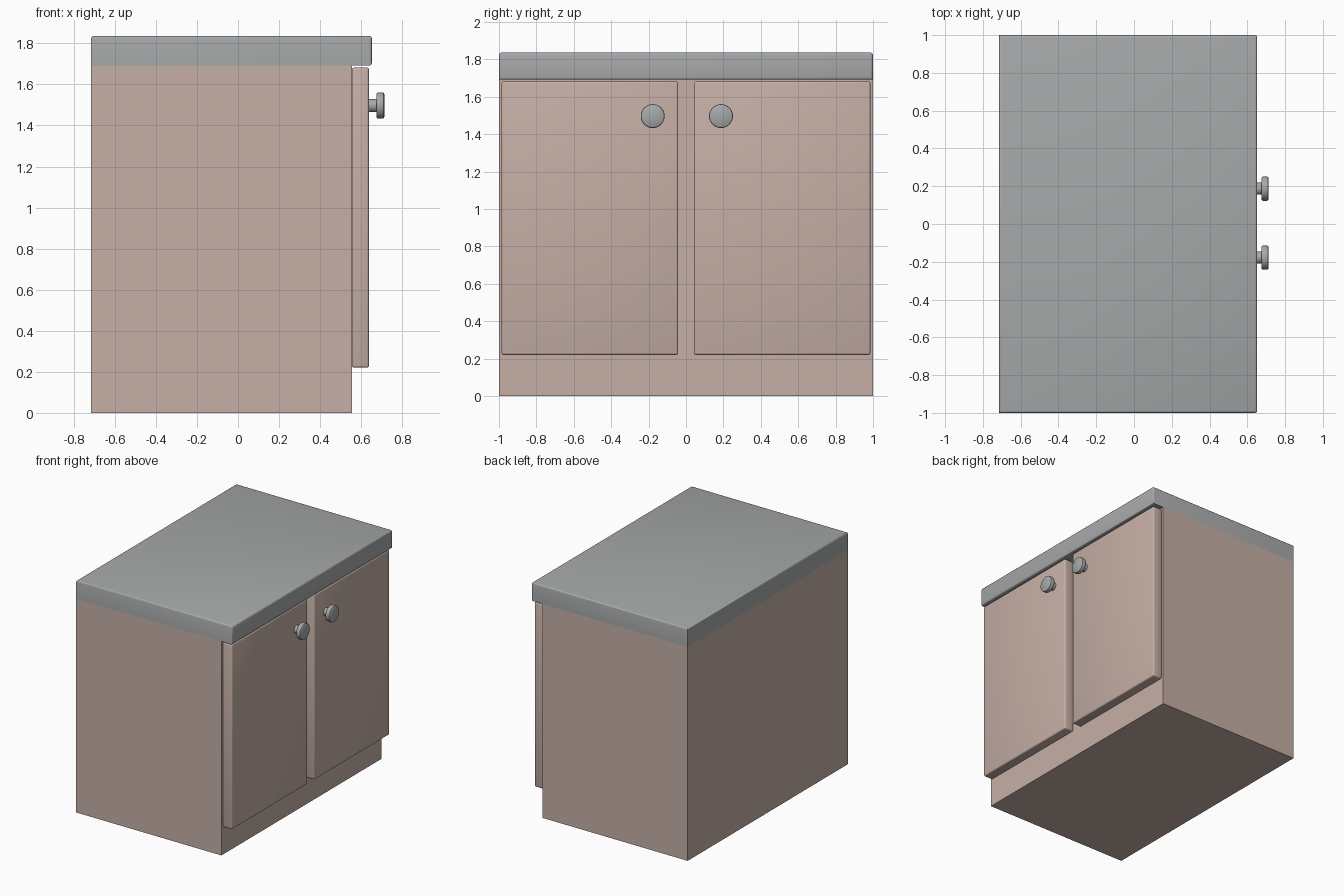
import bpy, bmesh, math
from mathutils import Matrix

if "Cube" in bpy.data.objects:
    bpy.data.objects.remove(bpy.data.objects["Cube"])


def material(name, rgb):
    m = bpy.data.materials.new(name)
    m.diffuse_color = (*rgb, 1)
    m.use_nodes = True
    m.node_tree.nodes["Principled BSDF"].inputs["Base Color"].default_value = m.diffuse_color
    return m


wood = material("pale_wood", (0.56, 0.43, 0.38))
grey = material("grey_metal_stone", (0.385, 0.395, 0.40))


def finish(name, bm, mat):
    bmesh.ops.recalc_face_normals(bm, faces=bm.faces)
    me = bpy.data.meshes.new(name)
    bm.to_mesh(me)
    bm.free()
    me.materials.append(mat)
    ob = bpy.data.objects.new(name, me)
    bpy.context.collection.objects.link(ob)
    bpy.ops.object.select_all(action='DESELECT')
    ob.select_set(True)
    bpy.context.view_layer.objects.active = ob
    bpy.ops.object.shade_smooth_by_angle(angle=math.radians(35))
    return ob


def box(name, lo, hi, mat, bevel=0, keep=lambda mid: True):
    bm = bmesh.new()
    bmesh.ops.create_cube(bm, size=1)
    for v in bm.verts:
        v.co = [(l + h) / 2 + c * (h - l) for l, h, c in zip(lo, hi, v.co)]
    if bevel:
        edges = [e for e in bm.edges if keep((e.verts[0].co + e.verts[1].co) / 2)]
        bmesh.ops.bevel(bm, geom=edges, offset=bevel, segments=3,
                        profile=0.5, affect='EDGES')
    return finish(name, bm, mat)


def knob(name, y, z):
    # Turned profile (x along the axis, radius), spun around x
    profile = [(0.63, 0), (0.63, 0.032), (0.674, 0.032), (0.674, 0.056),
               (0.678, 0.062), (0.683, 0.064), (0.703, 0.064),
               (0.709, 0.062), (0.713, 0.056), (0.713, 0)]
    bm = bmesh.new()
    vs = [bm.verts.new((x, 0, r)) for x, r in profile]
    es = [bm.edges.new(p) for p in zip(vs, vs[1:])]
    bmesh.ops.spin(bm, geom=vs + es, cent=(0, 0, 0), axis=(1, 0, 0),
                   angle=math.tau, steps=32, use_duplicate=False)
    bmesh.ops.remove_doubles(bm, verts=bm.verts, dist=0.0005)
    bmesh.ops.transform(bm, verts=bm.verts, matrix=Matrix.Translation((0, y, z)))
    return finish(name, bm, grey)


# Cabinet carcass
box("cabinet_body", (-0.715, -1, 0), (0.555, 1, 1.692), wood)

# Countertop, rounded on the top and front edges, flush elsewhere
box("countertop", (-0.715, -1, 1.692), (0.652, 1, 1.836), grey, 0.012,
    lambda m: m.z > 1.83 or m.x > 0.65)

# Doors and knobs
for side, s, ky in (("left", -1, -0.178), ("right", 1, 0.187)):
    y0, y1 = sorted((s * 0.042, s * 0.986))
    box(side + "_door", (0.555, y0, 0.22), (0.638, y1, 1.682), wood, 0.011)
    knob(side + "_knob", ky, 1.497)
